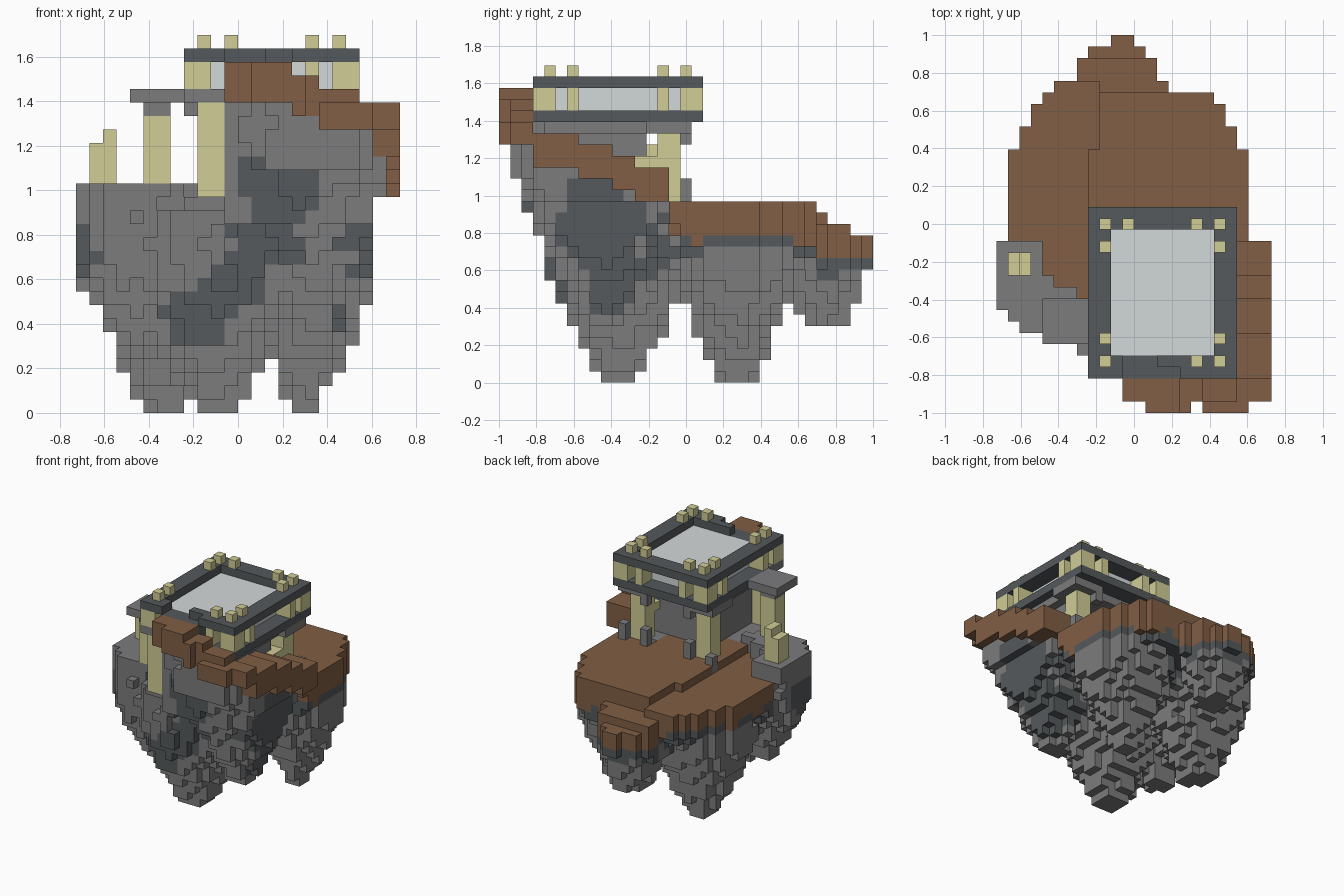
import bpy, bmesh, math
from mathutils import Vector, noise

V = 2 / 33                       # voxel edge
NX, NY = 24, 33
cube = bpy.data.objects.get("Cube")
if cube:
    bpy.data.objects.remove(cube)

COLORS = {
    "grey_stone": (.20, .20, .207),
    "dark_stone": (.091, .10, .106),
    "brown_earth": (.22, .112, .058),
    "pale_bone": (.64, .61, .31),
    "light_roof": (.65, .69, .69),
}
mats = {}
for name, rgb in COLORS.items():
    m = bpy.data.materials.new(name)
    m.use_nodes = True
    m.diffuse_color = (*rgb, 1)
    m.node_tree.nodes["Principled BSDF"].inputs["Base Color"].default_value = (*rgb, 1)
    mats[name] = m

cells = {}                       # voxel -> (part, colour)

# Dark patches on the rock: x, y, z, radius
PATCHES = [(.2, -.75, 1.0, .2), (.28, -.8, 1.17, .1), (.56, -.45, .85, .24), (.42, -.35, .55, .2),
           (.0, -.6, .6, .17), (-.2, -.55, .45, .16), (-.63, -.33, .72, .14), (.15, -.65, .8, .18),
           (.58, -.1, .75, .15)]


def place(i, j, k):
    return Vector(((i + .5 - NX / 2) * V, (j + .5 - NY / 2) * V, (k + .5) * V))


def stone_color(i, j, k):
    p = place(i, j, k)
    wave = noise.noise(p * 6) * .08
    dark = any((p - Vector((x, y, z))).length < r + wave for x, y, z, r in PATCHES)
    return "dark_stone" if dark else "grey_stone"


def box(part, color, x0, x1, y0, y1, z0, z1):
    for i in range(x0, x1):
        for j in range(y0, y1):
            for k in range(z0, z1):
                cells[i, j, k] = (part, color or stone_color(i, j, k))


# Ramp steps along the side: y0, y1, bottom, top
SIDE = [(3, 7, 19, 22), (7, 10, 18, 21), (10, 12, 17, 20), (12, 15, 16, 19), (15, 17, 14, 16)]
# Ramp steps along the front: x0, x1, bottom, top
FRONT = [(11, 16, 23, 26), (16, 18, 22, 25), (18, 21, 21, 24), (21, 24, 21, 23)]


def ramp_bottom(i, j):
    steps, n = (FRONT, i) if j < 3 else (SIDE, j)
    for a, b, low, _ in steps:
        if a <= n < b:
            return low
    return 13


def raised_lobe(p):
    return p.y < -.09 and (p.x < -.48 or p.x + 2 * p.y < -1.02)


def raised_earth(p):
    return p.x > (-.24 if p.y < .4 else -.2)


def disc(p):
    return math.hypot((p.x + .03) / .64, (p.y - .15) / .71)


# Hanging rock cones: x, y, tip height, tip radius, slope, largest radius
CONES = {
    "front": (-.09, -.36, 0, .09, .5, .37),
    "ramp": (.33, -.45, .33, .09, .5, .50),
    "side": (-.46, -.30, .24, .07, .48, .30),
    "back_a": (.30, .27, 0, .05, .46, .34),
    "back_b": (-.33, .27, 0, .10, .42, .34),
    "tail": (-.08, .75, .30, .10, .4, .22),
}


def cone_top(name, i, j):
    p = place(i, j, 0)
    if name == "ramp":
        return ramp_bottom(i, j) if i > 10 else 15
    if name == "side":
        return 17 if raised_lobe(p) else 13
    if name == "front":
        return 16 if raised_earth(p) else 15
    return 11 if name == "tail" else 13


def rock(i, j, k):
    p = place(i, j, k)
    rough = noise.noise(p * 11) * .045
    found = []
    for name, (x, y, tip, base, slope, most) in CONES.items():
        if p.z < tip or k >= cone_top(name, i, j):
            continue
        r = min(base + slope * (p.z - tip), most)
        found.append(r + rough - math.hypot(p.x - x, p.y - y))
    found.sort(reverse=True)
    if not found or found[0] < 0:
        return
    if p.x > .66 or p.x > .6 and k < 16 or p.y < -.94 or .39 < p.y < .6 and disc(p) > 1:
        return
    if p.x < -.3 and p.y < -.63 or p.x + p.y < -1.13:
        return
    # Crevices between cones are dark
    wave = noise.noise(p * 4 + Vector((3, 1, 7)))
    crevice = len(found) > 1 and found[1] > -.05 + wave * .12 and k > 5 and p.y > -.2
    cells[i, j, k] = ("rock_base", "dark_stone" if crevice else stone_color(i, j, k))


def plateau(i, j):
    p = place(i, j, 0)
    e = disc(p)
    tail = math.hypot((p.x + .09) / .25, (p.y - .72) / .25)
    wave = noise.noise(Vector((p.x, p.y, 0)) * 7)
    allowed = -.42 < p.y < (.7 if p.x > -.2 else .76) and (p.y > -.06 or p.x < .3)
    if e < 1 and allowed and not raised_lobe(p):
        low = 13 if wave > -.2 else 12
        box("dark_underlayer", "dark_stone", i, i + 1, j, j + 1, 11 if e < .93 else 12, low)
        box("earth_plateau", "brown_earth", i, i + 1, j, j + 1, low, 16 if raised_earth(p) else 15)
    elif p.y > .6 and (tail < 1 or abs(p.x + .06) < .06):
        box("dark_underlayer", "dark_stone", i, i + 1, j, j + 1, 9 if tail < .85 else 10, 11)
        box("earth_tail", "brown_earth", i, i + 1, j, j + 1, 11, 14 if p.y < .88 else 13)


for i in range(NX):
    for j in range(NY):
        for k in range(23):
            rock(i, j, k)
        plateau(i, j)

# Tower body
box("tower", None, 11, 19, 3, 13, 14, 23)
box("tower", None, 9, 20, 4, 16, 22, 23)

# Earth ramp winding up around the tower
for a, b, low, top in SIDE:
    box("earth_ramp", "brown_earth", 19, 24 if b < 17 else 22, a, b, low, top)
for a, b, low, top in FRONT:
    box("earth_ramp", "brown_earth", a, b, 1, 3, low, top)
box("earth_ramp", "brown_earth", 13, 16, 0, 1, 23, 26)
box("earth_ramp", "brown_earth", 16, 17, 0, 1, 22, 25)
box("earth_ramp", "brown_earth", 18, 22, 0, 1, 21, 23)

# Bone pillars with stone caps and feet
box("front_pillar", "pale_bone", 9, 11, 3, 5, 16, 23)
box("porch_pillar", "pale_bone", 5, 7, 7, 9, 17, 22)
box("porch_cap", "grey_stone", 5, 7, 7, 9, 22, 23)
for x, inner in ((9, 11), (18, 17)):
    box("back_pillar", "pale_bone", x, x + 2, 14, 16, 16, 22)
    box("pillar_cap", "grey_stone", x - 1, x + 3, 13, 17, 22, 23)
    box("pillar_cap", "grey_stone", inner, inner + 1, 16, 17, 21, 22)
    for px in (x - 1, x + 2):
        box("pillar_foot", "grey_stone", px, px + 1, 16, 17, 15, 17 if px == 8 else 18)
box("back_pillar", "pale_bone", 18, 20, 12, 14, 19, 20)
box("side_stump", "pale_bone", 1, 3, 12, 14, 17, 20)
box("side_stump", "pale_bone", 2, 3, 12, 14, 20, 21)

# Roof frames and the light roof between them
for z in (23, 26):
    for x in (8, 19):
        box("roof_frame", "dark_stone", x, x + 2, 3, 18, z, z + 1)
    box("roof_frame", "dark_stone", 8, 21, 16, 18, z, z + 1)
box("roof_frame", "dark_stone", 8, 21, 3, 5, 23, 24)
# Gap in the upper frame where the ramp arrives, with a dark threshold
box("roof_frame", "dark_stone", 8, 11, 3, 5, 26, 27)
box("roof_frame", "dark_stone", 16, 21, 3, 4, 26, 27)
box("roof_frame", "dark_stone", 14, 21, 4, 5, 26, 27)
box("threshold", "dark_stone", 11, 16, 3, 5, 24, 26)
box("roof_floor", "grey_stone", 10, 19, 5, 16, 23, 24)
box("roof", "light_roof", 10, 19, 5, 16, 24, 26)
box("porch_slab", "grey_stone", 4, 8, 6, 10, 23, 24)
box("porch_slab", "grey_stone", 8, 12, 3, 6, 23, 24)

# Posts through the frames, doubled towards the outside
POSTS = [(x, 16) for x in (9, 11, 17, 19)] + [(x, y) for x in (9, 19) for y in (4, 6, 14)] + [(17, 4)]
for x, y in POSTS:
    out_x = {9: 8, 19: 20}.get(x, x)
    out_y = {16: 17, 4: 3}.get(y, y)
    for px, py in {(x, y), (out_x, y), (x, out_y), (out_x, out_y)}:
        box("roof_posts", "pale_bone", px, px + 1, py, py + 1, 24, 26)
    box("post_tops", "pale_bone", x, x + 1, y, y + 1, 27, 28)


# Build the outer skin of each part
def build(part, members):
    bm = bmesh.new()
    used, corners = [], {}

    def corner(c):
        if c not in corners:
            corners[c] = bm.verts.new(((c[0] - NX / 2) * V, (c[1] - NY / 2) * V, c[2] * V))
        return corners[c]

    for cell, color in members:
        if color not in used:
            used.append(color)
        for axis in range(3):
            for side in (0, 1):
                near = list(cell)
                near[axis] += 2 * side - 1
                if tuple(near) in cells:
                    continue
                loop = []
                for u, v in ((0, 0), (1, 0), (1, 1), (0, 1)):
                    c = list(cell)
                    c[axis] += side
                    c[(axis + 1) % 3] += u
                    c[(axis + 2) % 3] += v
                    loop.append(corner(tuple(c)))
                face = bm.faces.new(loop if side else loop[::-1])
                face.material_index = used.index(color)
    mesh = bpy.data.meshes.new(part)
    bm.to_mesh(mesh)
    bm.free()
    for color in used:
        mesh.materials.append(mats[color])
    bpy.context.collection.objects.link(bpy.data.objects.new(part, mesh))


parts = {}
for cell, (part, color) in cells.items():
    parts.setdefault(part, []).append((cell, color))
for part, members in parts.items():
    build(part, members)
